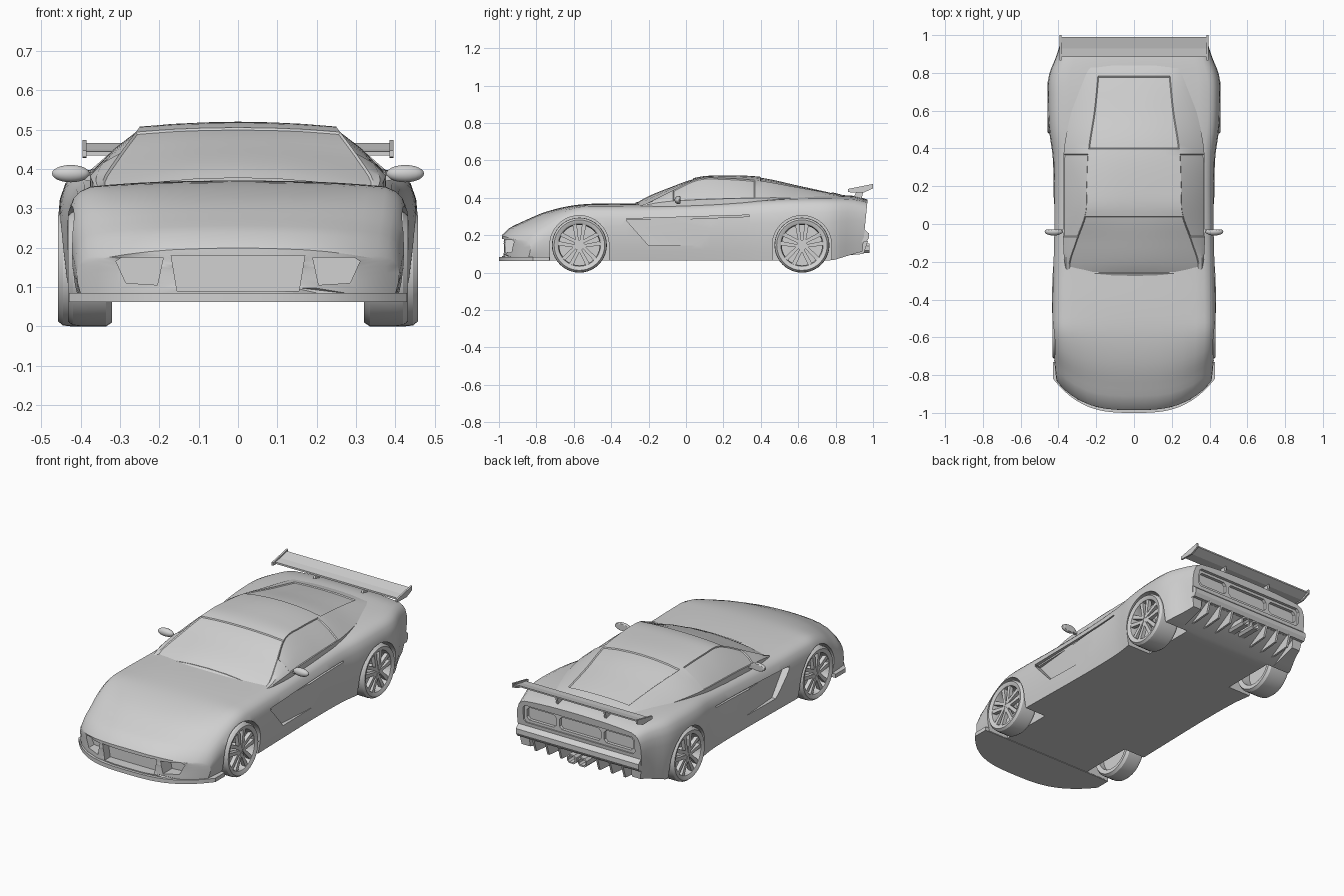
import bpy, bmesh, math
from mathutils import Matrix, Vector

if "Cube" in bpy.data.objects:
    bpy.data.objects.remove(bpy.data.objects["Cube"], do_unlink=True)

GREY = (0.64, 0.64, 0.64, 1)
paint = bpy.data.materials.new("plain_grey")
paint.use_nodes = True
paint.diffuse_color = GREY
paint.node_tree.nodes["Principled BSDF"].inputs["Base Color"].default_value = GREY


def make(name, bm, mirror=False):
    """Turn a bmesh into a painted object, mirrored left to right on request."""
    bmesh.ops.recalc_face_normals(bm, faces=bm.faces)
    mesh = bpy.data.meshes.new(name)
    bm.to_mesh(mesh)
    bm.free()
    obj = bpy.data.objects.new(name, mesh)
    bpy.context.collection.objects.link(obj)
    mesh.materials.append(paint)
    if mirror:
        obj.modifiers.new("mirror", 'MIRROR')
    return obj


def smooth(obj, angle=32):
    bpy.ops.object.select_all(action='DESELECT')
    obj.select_set(True)
    bpy.context.view_layer.objects.active = obj
    bpy.ops.object.shade_smooth_by_angle(angle=math.radians(angle))


def add_prism(bm, pts, axis, a, b):
    """Extrude a 2D outline along an axis, from a to b."""
    place = {'x': lambda u, v, d: (d, u, v),
             'y': lambda u, v, d: (u, d, v),
             'z': lambda u, v, d: (u, v, d)}[axis]
    lo, hi = ([bm.verts.new(place(u, v, d)) for u, v in pts] for d in (a, b))
    bm.faces.new(lo)
    bm.faces.new(hi[::-1])
    for i in range(len(pts)):
        j = (i + 1) % len(pts)
        bm.faces.new((lo[i], hi[i], hi[j], lo[j]))
    return lo + hi


def prism(name, pts, axis, a, b, mirror=False):
    bm = bmesh.new()
    add_prism(bm, pts, axis, a, b)
    return make(name, bm, mirror)


def panel(u0, u1, v0, v1, r=0.015):
    """Rectangle outline with clipped corners."""
    return [(u0 + r, v0), (u1 - r, v0), (u1, v0 + r), (u1, v1 - r),
            (u1 - r, v1), (u0 + r, v1), (u0, v1 - r), (u0, v0 + r)]


def cut(obj, cutters):
    """Subtract the cutters, then remove them."""
    for c in cutters:
        c.hide_render = True
        mod = obj.modifiers.new("cut", 'BOOLEAN')
        mod.operation, mod.solver, mod.object = 'DIFFERENCE', 'EXACT', c
    bpy.context.view_layer.update()
    deps = bpy.context.evaluated_depsgraph_get()
    mesh = bpy.data.meshes.new_from_object(obj.evaluated_get(deps))
    obj.modifiers.clear()
    obj.data = mesh
    for c in cutters:
        bpy.data.objects.remove(c, do_unlink=True)


def spline(rows, t):
    """Smoothly interpolate a table keyed by its first column."""
    last = len(rows) - 1
    i = max(k for k in range(last) if k == 0 or rows[k][0] <= t)
    p, a, b, n = rows[max(i - 1, 0)], rows[i], rows[i + 1], rows[min(i + 2, last)]
    h = b[0] - a[0]
    s = (t - a[0]) / h
    out = []
    for c in range(1, len(a)):
        m0 = (b[c] - p[c]) / (b[0] - p[0]) * h
        m1 = (n[c] - a[c]) / (n[0] - a[0]) * h
        d = b[c] - a[c]
        out.append(a[c] + s * m0 + s * s * (3 * d - 2 * m0 - m1) + s ** 3 * (m0 + m1 - 2 * d))
    return out


def full_ring(half, y):
    return [Vector((x, y, z)) for x, z in half + [(-x, z) for x, z in half[-2:0:-1]]]


def loft(bm, rings):
    """Skin closed rings and cap both ends; returns faces by strip."""
    loops = [[bm.verts.new(p) for p in r] for r in rings]
    n = len(loops[0])
    grid = [[bm.faces.new((a[j], a[(j + 1) % n], b[(j + 1) % n], b[j])) for j in range(n)]
            for a, b in zip(loops, loops[1:])]
    bm.faces.new(loops[0][::-1])
    bm.faces.new(loops[-1])
    return grid


# Body shell: y, half width, shoulder height, centre height
BODY = [(-.98, .41, .18, .205), (-.95, .415, .215, .235), (-.88, .42, .25, .27),
        (-.75, .43, .31, .325), (-.6, .435, .35, .36), (-.45, .435, .355, .37),
        (-.2, .43, .355, .37), (.1, .425, .365, .375), (.35, .43, .38, .39),
        (.5, .45, .39, .405), (.65, .457, .395, .415), (.78, .452, .395, .415),
        (.9, .41, .39, .41), (.97, .39, .375, .39)]


def body_ring(y):
    w, zs, zc = spline(BODY, y)
    zb = .065 + max(0, y - .78) * .25
    side = [(.955, 0), (.98, .2), (.995, .4), (1, .62), (.99, .78), (.96, .9), (.92, .96), (.86, 1)]
    top = [(.75, .3), (.6, .6), (.45, .8), (.3, .9), (.15, .97), (0, 1)]
    half = [(w * f, zb) for f in (0, .35, .7)]
    half += [(w * f, zb + (zs - zb) * g) for f, g in side]
    half += [(w * f, zs + (zc - zs) * g) for f, g in top]
    return full_ring(half, y)


def bend(p):
    """Round the nose in plan and lean the tail."""
    nose = min(1, max(0, (-.5 - p.y) / .45))
    tail = min(1, max(0, (p.y - .8) / .15))
    shift = .16 * (abs(p.x) / .42) ** 3 * nose - .1 * (.38 - p.z) * tail
    return Vector((p.x, p.y + shift, p.z))


STEPS = 56
rings = [body_ring(-.98 + 1.95 * i / STEPS) for i in range(STEPS + 1)]
middle = Vector((0, -.985, .13))
fascia = [[middle + (p - middle) * s for p in rings[0]] for s in (.04, .25, .5, .75, .92)]
for r in fascia:
    for p in r:
        p.y = -.985
bm = bmesh.new()
loft(bm, [[bend(p) for p in r] for r in fascia + rings])
body = make("body", bm)

# Wheel arches, intakes, door scallops, tail recesses and diffuser tunnel
FRONT, REAR, AXLE = -.57, .62, .147
cutters = []
for y in (FRONT, REAR):
    arc = [(y + .158 * math.cos(math.pi * k / 28), AXLE + .158 * math.sin(math.pi * k / 28))
           for k in range(29)]
    cutters.append(prism("arch_cutter", arc + [(y - .158, 0), (y + .158, 0)], 'x', .28, .6, True))
cutters.append(prism("grille_cutter", [(-.155, .09), (.155, .09), (.17, .18), (-.17, .18)], 'y', -1.1, -.925))
side_intake = [(.205, .105), (.285, .11), (.31, .165), (.295, .175), (.19, .175)]
cutters.append(prism("side_intake_cutter", side_intake, 'y', -1.1, -.885, True))
bm = bmesh.new()
for v in add_prism(bm, [(-.32, .28), (-.2, .145), (.34, .145), (.34, .295)], 'x', .39, .6):
    if v.co.x < .5:
        v.co.x += .05 * (v.co.y + .32) / .66
cutters.append(make("scallop_cutter", bm, True))
cutters.append(prism("slot_cutter", [(-.3, .275), (.34, .3), (.34, .308), (-.32, .288)], 'x', .408, .6, True))
cutters.append(prism("tail_cutter", panel(-.35, .35, .25, .35), 'y', .95, 1.2))
cutters.append(prism("lamp_cutter", panel(.15, .335, .265, .335), 'y', .932, 1.1, True))
cutters.append(prism("plate_cutter", panel(-.13, .13, .265, .335), 'y', .932, 1.1))
cutters.append(prism("tunnel_cutter", [(.76, .05), (1.1, .05), (1.1, .165), (.95, .165)], 'x', -.32, .32))
cut(body, cutters)
smooth(body, 28)

# Cabin: y, belt half width, belt height, pillar half width, pillar height, centre height
CABIN = [(-.29, .34, .33, .325, .335, .36), (-.22, .365, .36, .345, .365, .405),
         (-.1, .375, .38, .31, .425, .455), (.06, .375, .39, .255, .5, .51),
         (.2, .375, .395, .25, .505, .52), (.4, .37, .4, .24, .49, .512),
         (.6, .33, .4, .21, .455, .47), (.8, .27, .4, .19, .418, .425),
         (.92, .25, .38, .18, .385, .39)]


def cabin_ring(y):
    bx, bz, px, pz, cz = spline(CABIN, y)
    half = [(0, bz - .06), (bx, bz - .06), (bx, bz), ((bx + px) / 2 + .006, (bz + pz) / 2 + .004), (px, pz)]
    half += [(px * f, pz + (cz - pz) * g) for f, g in ((.66, .6), (.33, .9), (0, 1))]
    return full_ring(half, y)


bm = bmesh.new()
grid = loft(bm, [cabin_ring(-.29 + 1.21 * i / 44) for i in range(45)])
bmesh.ops.recalc_face_normals(bm, faces=bm.faces)
# Recessed glass: windscreen, rear window, side windows
for strips, y0, y1 in ((range(4, 10), -.25, .05), (range(4, 10), .4, .79),
                       ((2, 3), -.08, .36), ((10, 11), -.08, .36)):
    glass = [row[j] for row in grid for j in strips if y0 < row[j].calc_center_median().y < y1]
    bmesh.ops.inset_region(bm, faces=glass, thickness=.005, depth=-.005,
                           use_boundary=True, use_even_offset=True)
smooth(make("cabin", bm), 28)

# Front splitter
xs = [-.43 + .86 * k / 28 for k in range(29)]
edge = [(x, -1 + .17 * (abs(x) / .42) ** 3) for x in xs]
smooth(prism("front_splitter", edge + [(.43, -.73), (-.43, -.73)], 'z', .062, .084))

# Rear bumper bar, diffuser fins and exhausts
bar = [(.88, .165), (.965, .165), (.978, .185), (.978, .21), (.95, .235), (.88, .235)]
prism("rear_bumper", bar, 'x', -.385, .385)
for k in range(3):
    x = .12 + .08 * k
    prism("diffuser_fin", [(.78, .085), (.95, .1), (.972, .168), (.88, .168)], 'x', x - .006, x + .006, True)
exhaust = prism("exhaust", panel(.006, .062, .105, .155, .012), 'y', .86, .98, True)
cut(exhaust, [prism("exhaust_cutter", panel(.014, .054, .113, .147, .009), 'y', .92, 1.1, True)])

# Rear wing with end plates and struts
prism("wing_blade", [(.885, .434), (.94, .436), (.99, .458), (.99, .466), (.93, .45), (.885, .444)],
      'x', -.385, .385)
prism("wing_end_plate", [(.865, .43), (.95, .428), (1, .45), (1, .474), (.865, .447)],
      'x', .385, .395, True)
prism("wing_strut", [(.885, .38), (.935, .38), (.95, .44), (.915, .44)], 'x', .145, .157, True)

# Door mirrors
bm = bmesh.new()
bmesh.ops.create_uvsphere(bm, u_segments=20, v_segments=12, radius=1)
bmesh.ops.transform(bm, verts=bm.verts, matrix=Matrix.Translation((.425, -.04, .388))
                    @ Matrix.Diagonal((.048, .021, .022, 1)))
for v in bm.verts:
    v.co.y = min(v.co.y, -.03)
smooth(make("door_mirror", bm, True))
prism("mirror_stalk", [(.35, .365), (.41, .375), (.41, .388), (.35, .38)], 'y', -.045, -.03, True)


# Wheels: turned tyre, back disc, five split spokes and hub
def circle(r, n=40):
    return [(r * math.cos(math.tau * k / n), r * math.sin(math.tau * k / n)) for k in range(n)]


def wheel(name, y, outer, inner=.32):
    bm = bmesh.new()
    rim = [(.108, outer - .03), (.113, outer - .008), (.12, outer - .004), (.135, outer),
           (.145, outer - .012), (.147, outer - .03), (.147, inner + .015), (.137, inner), (.112, inner + .005)]
    loops = [[bm.verts.new((x, u, v)) for u, v in circle(r)] for r, x in rim]
    for a, b in zip(loops, loops[1:] + loops[:1]):
        for j in range(len(a)):
            bm.faces.new((a[j - 1], a[j], b[j], b[j - 1]))
    add_prism(bm, circle(.111), 'x', outer - .075, outer - .065)
    add_prism(bm, circle(.028, 20), 'x', outer - .065, outer - .012)
    for k in range(5):
        for side in (-1, 1):
            spoke = [(side * .002, .01), (side * .018, .01), (side * .036, .107), (side * .014, .112)]
            verts = add_prism(bm, spoke, 'x', outer - .032, outer - .01)
            bmesh.ops.rotate(bm, verts=verts, matrix=Matrix.Rotation(math.tau * k / 5, 3, 'X'))
    bmesh.ops.translate(bm, verts=bm.verts, vec=(0, y, AXLE))
    smooth(make(name, bm, True))


wheel("front_wheel", FRONT, .432)
wheel("rear_wheel", REAR, .457)
